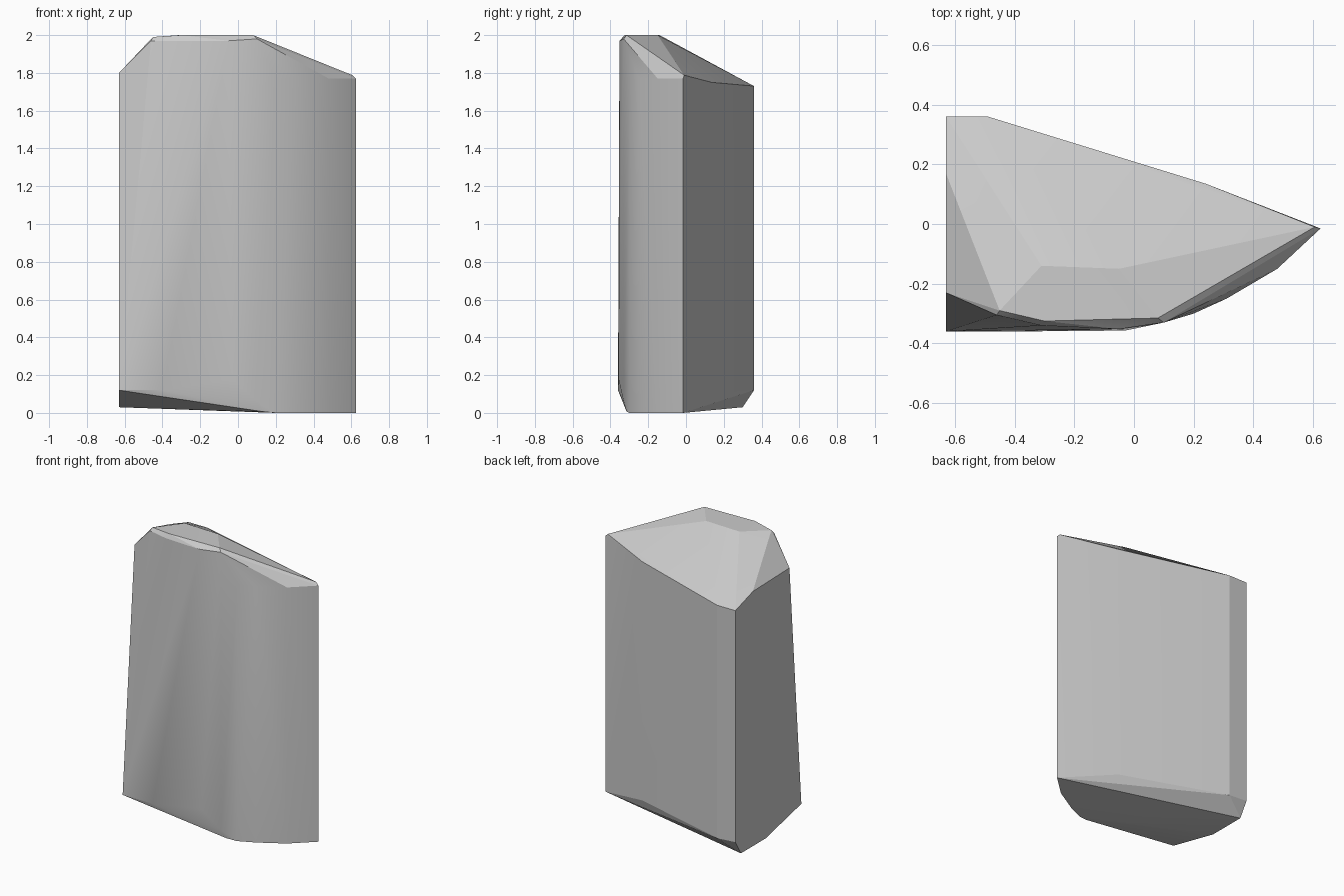
import bpy, bmesh
from math import radians

if "Cube" in bpy.data.objects:
    bpy.data.objects.remove(bpy.data.objects["Cube"])

# Chipped stone slab: convex body spanned by its footprint, rims and chipped corners
# Curved front edge (x, y), rising from near the base to the upper rim
front_curve = [(0.625, -0.015), (0.48, -0.15), (0.31, -0.25), (0.20, -0.30)]
# Straight back edge: x, y, lower z, upper z
back_edge = [(0.24, 0.135, 0.10, 1.75), (-0.49, 0.36, 0.12, 1.73), (-0.63, 0.36, 0.13, 1.73)]

points = []
for x, y in front_curve:
    points += [(x, y, 0.0), (x, y, 1.77)]
for x, y, low, high in back_edge:
    points += [(x, y, low), (x, y, high)]

# Slightly tilted underside and the chip along its front left
points += [(-0.63, 0.30, 0.03), (-0.63, 0.03, 0.03), (0.13, -0.315, 0.007),
           (-0.63, -0.36, 0.12), (-0.40, -0.36, 0.12), (-0.03, -0.357, 0.18),
           (0.10, -0.33, 0.06)]
# Left face upper edge and its sloping chip
points += [(-0.63, -0.23, 1.80), (-0.63, 0.17, 1.79)]
# Upper front rim
points += [(-0.46, -0.305, 1.97), (-0.31, -0.34, 1.97), (-0.05, -0.352, 1.97),
           (0.10, -0.33, 1.98)]
# Small flat crown, with its worn right tip
points += [(-0.45, -0.29, 1.99), (-0.30, -0.325, 2.0), (0.08, -0.315, 2.0),
           (-0.05, -0.15, 2.0), (-0.31, -0.14, 2.0), (0.605, -0.01, 1.788)]

bm = bmesh.new()
for p in points:
    bm.verts.new(p)
hull = bmesh.ops.convex_hull(bm, input=bm.verts[:])
loose = [v for v in bm.verts if not v.link_faces]
bmesh.ops.delete(bm, geom=loose, context='VERTS')
bmesh.ops.recalc_face_normals(bm, faces=bm.faces[:])
mesh = bpy.data.meshes.new("stone_slab")
bm.to_mesh(mesh)
bm.free()

slab = bpy.data.objects.new("stone_slab", mesh)
bpy.context.collection.objects.link(slab)
bpy.context.view_layer.objects.active = slab
slab.select_set(True)
bpy.ops.object.shade_smooth_by_angle(angle=radians(14))
